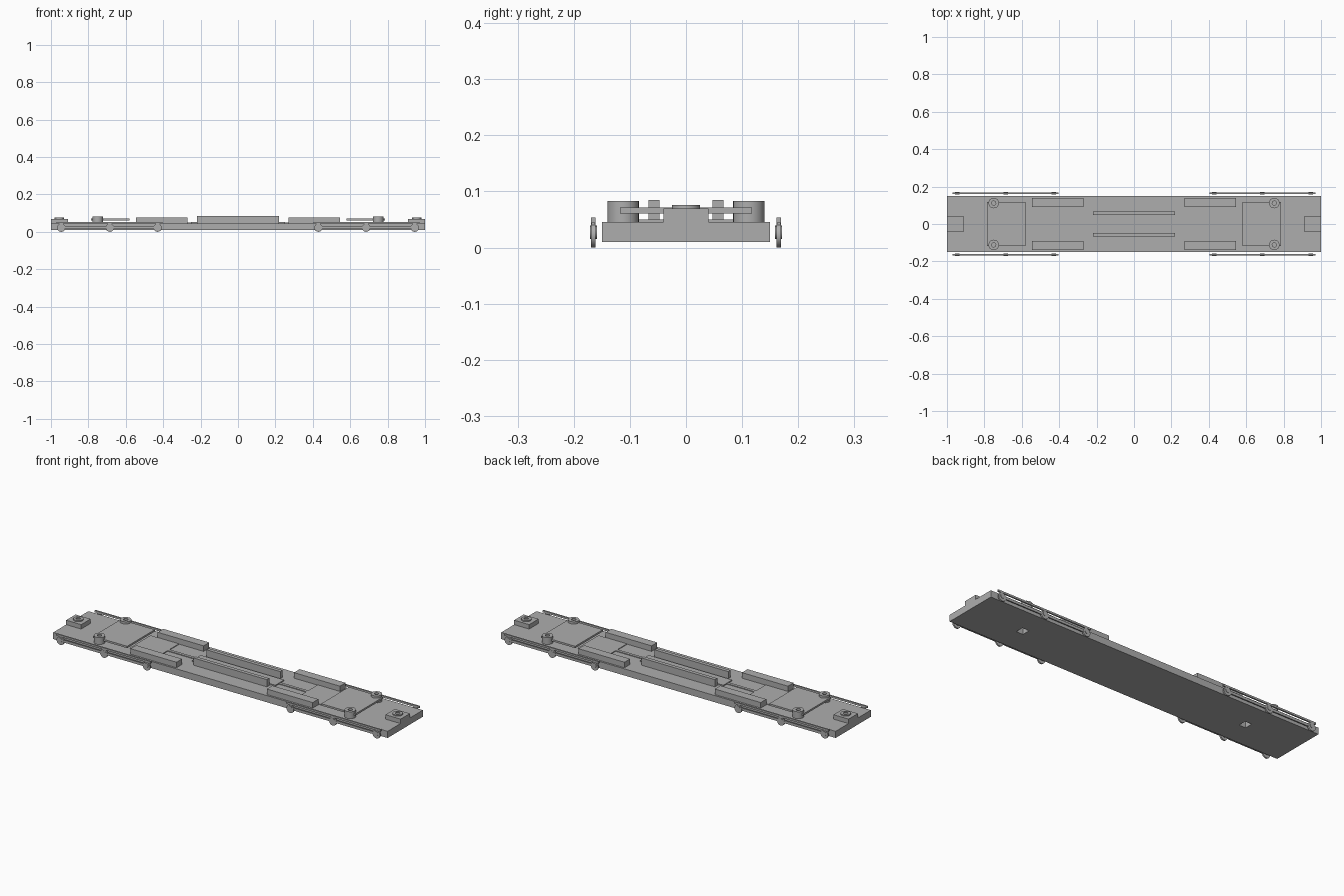
import bpy, bmesh, math

if "Cube" in bpy.data.objects:
    bpy.data.objects.remove(bpy.data.objects["Cube"])

grey = bpy.data.materials.new("plain grey")
grey.diffuse_color = (0.42, 0.42, 0.42, 1)
grey.use_nodes = True
grey.node_tree.nodes["Principled BSDF"].inputs["Base Color"].default_value = grey.diffuse_color


def finish(name, bm):
    bmesh.ops.recalc_face_normals(bm, faces=bm.faces)
    mesh = bpy.data.meshes.new(name)
    bm.to_mesh(mesh)
    bm.free()
    mesh.materials.append(grey)
    ob = bpy.data.objects.new(name, mesh)
    bpy.context.collection.objects.link(ob)
    return ob


def box(name, x0, x1, y0, y1, z0, z1):
    bm = bmesh.new()
    bmesh.ops.create_cube(bm, size=1)
    for v in bm.verts:
        v.co = (x1 if v.co.x > 0 else x0, y1 if v.co.y > 0 else y0,
                z1 if v.co.z > 0 else z0)
    return finish(name, bm)


def lathe(name, profile, loc, axis="z", n=24):
    """Spin a closed (radius, height) profile about the part's axis."""
    bm = bmesh.new()
    rings = []
    for i in range(n):
        a = 2 * math.pi * i / n
        rings.append([bm.verts.new((r * math.cos(a), r * math.sin(a), h)) for r, h in profile])
    for i in range(n):
        a, b = rings[i], rings[(i + 1) % n]
        for j in range(len(profile)):
            k = (j + 1) % len(profile)
            bm.faces.new((a[j], b[j], b[k], a[k]))
    bmesh.ops.remove_doubles(bm, verts=bm.verts, dist=1e-6)
    for v in bm.verts:
        x, y, z = v.co
        v.co = (x, z, y) if axis == "y" else (x, y, z)
    ob = finish(name, bm)
    ob.location = loc
    for p in ob.data.polygons:
        p.use_smooth = True
    ob.data.set_sharp_from_angle(angle=math.radians(35))
    return ob


DECK = 0.046

# deck with a pivot slot near each end
deck = box("deck", -1, 1, -0.15, 0.15, 0.01, DECK)
for s in (-1, 1):
    cutter = box("slot_cutter", s * 0.68 - 0.02, s * 0.68 + 0.02, -0.022, 0.022, -0.02, 0.055)
    cutter.hide_render = True
    cutter.hide_viewport = True
    cutter.display_type = 'WIRE'
    mod = deck.modifiers.new("slot", 'BOOLEAN')
    mod.object = cutter
    mod.solver = 'EXACT'

# central plate and its two rails
box("centre_plate", -0.25, 0.25, -0.038, 0.038, DECK - 0.002, 0.052)
for t in (-1, 1):
    ys = sorted((t * 0.047, t * 0.067))
    box("centre_rail", -0.22, 0.22, *ys, DECK - 0.002, 0.085)

for s in (-1, 1):
    def span(a, b):
        return sorted((s * a, s * b))

    # plates and link running inward from each end
    box("end_plate", *span(0.58, 0.785), -0.118, 0.118, 0.061, 0.071)
    box("inner_plate", *span(0.415, 0.585), -0.088, 0.088, DECK - 0.002, 0.05)
    box("link_strip", *span(0.24, 0.42), -0.008, 0.008, DECK - 0.002, 0.05)

    # end block with a ringed socket
    box("coupling_block", *span(0.91, 1.0), -0.04, 0.04, DECK - 0.002, 0.07)
    lathe("coupling_ring", [(0, 0.065), (0.025, 0.065), (0.025, 0.076), (0.012, 0.076),
                            (0.012, 0.071), (0, 0.071)], (s * 0.955, 0, 0))

    for t in (-1, 1):
        # hollow posts and long side boxes
        lathe("post", [(0, DECK - 0.002), (0.028, DECK - 0.002), (0.028, 0.083),
                       (0.011, 0.083), (0.011, 0.073), (0, 0.073)],
              (s * 0.75, t * 0.112, 0))
        box("side_box", *span(0.27, 0.545), *sorted((t * 0.092, t * 0.14)), DECK - 0.002, 0.076)

        # side linkage: two bars carrying round nodes
        y = t * 0.165
        box("upper_bar", *span(0.405, 0.97), y - 0.004, y + 0.004, 0.044, 0.054)
        box("lower_bar", *span(0.42, 0.955), y - 0.003, y + 0.003, 0.018, 0.032)
        for x in (0.43, 0.685, 0.945):
            lathe("bar_node", [(0, -0.004), (0.022, -0.004), (0.022, 0.004), (0, 0.004)],
                  (s * x, y, 0.022), "y", 16)
            lathe("node_hub", [(0, -0.006), (0.012, -0.006), (0.012, 0.006), (0, 0.006)],
                  (s * x, y, 0.027), "y", 16)
            box("node_bracket", s * x - 0.012, s * x + 0.012, y - 0.003, y + 0.003, 0.03, 0.05)
